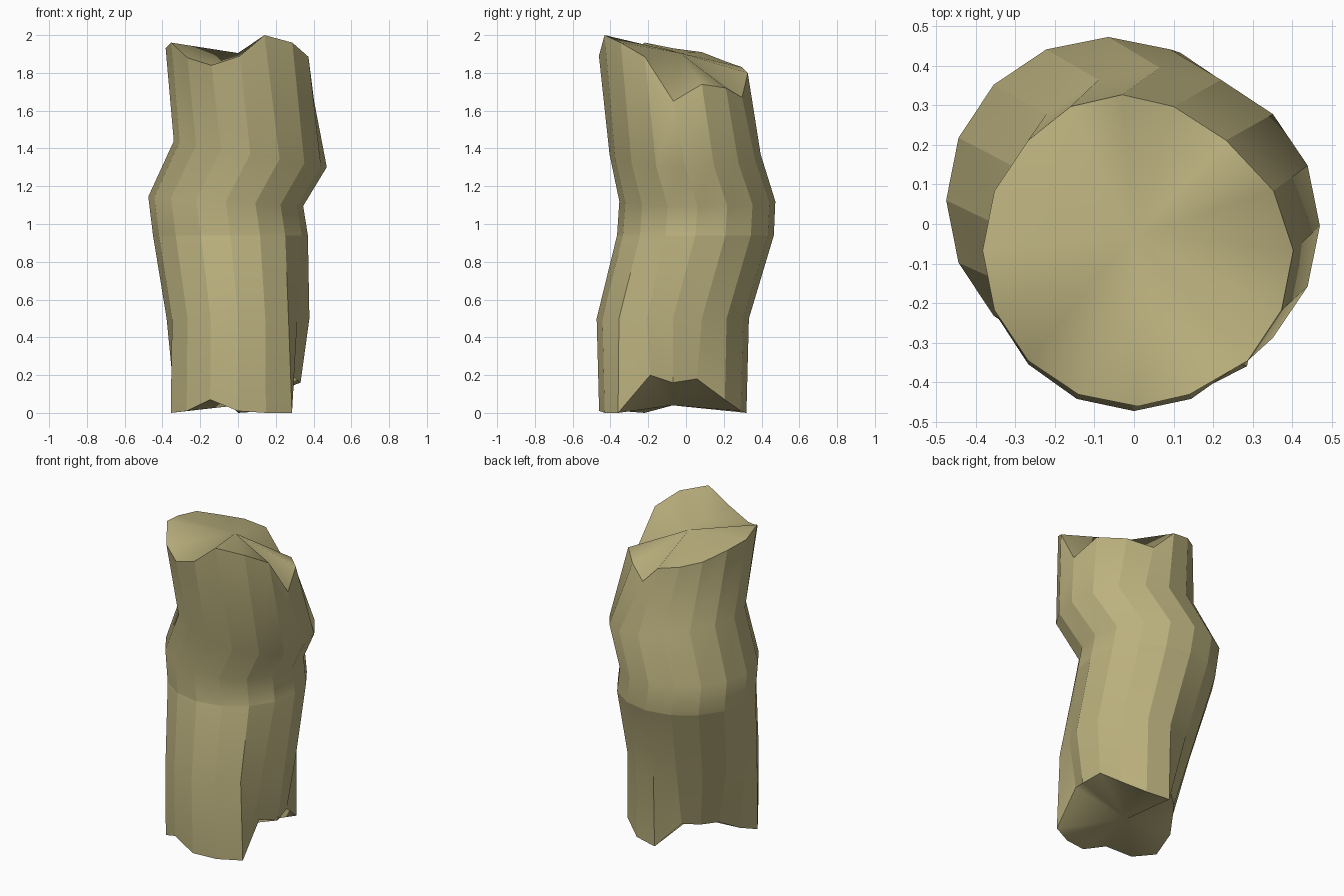
import bpy
import bmesh
import math

if "Cube" in bpy.data.objects:
    bpy.data.objects.remove(bpy.data.objects["Cube"], do_unlink=True)

SIDES = 16

# Broken edge heights, counter-clockwise from +x
TOP = [1.65, 1.74, 1.72, 1.67, 1.80, 1.83, 1.86, 1.91,
       1.93, 1.96, 1.88, 1.84, 1.89, 2.0, 1.96, 1.885]
BOTTOM = [.16, .18, .07, .01, 0, .13, .12, .12,
          .06, 0, .01, .07, .01, 0, 0, .2]

# Bent trunk sections: centre x, centre y, radius x, radius y, height, tilt along x
SECTIONS = [
    (0, -.07, .378, .403, .50, 0),
    (-.04, .05, .41, .415, .94, 0),
    (-.065, .06, .41, .413, 1.12, -.06),
    (.065, -.005, .405, .40, 1.37, -.17),
]

# Columns that leave the round outline: radius factors, and sideways shifts
FOOT_DENTS = {0: .86, 1: .86, 5: .76, 6: .72, 7: .74, 8: .87, 14: 1.05, 15: .8}
LOW_DENTS = {15: .9}
CROWN_SHIFT = {1: -.02, 2: -.055, 3: -.06, 4: -.04, 5: -.02, 13: -.02}

wood = bpy.data.materials.new("pale_olive_wood")
wood.use_nodes = True
colour = (.5, .44, .21, 1)
wood.diffuse_color = colour
bsdf = next(n for n in wood.node_tree.nodes if n.type == 'BSDF_PRINCIPLED')
bsdf.inputs["Base Color"].default_value = colour

bm = bmesh.new()


def ring(cx, cy, rx, ry, height, dents={}, shift={}):
    """One loop of vertices; height gets the index and x offset."""
    verts = []
    for i in range(SIDES):
        a = math.tau * i / SIDES
        k = dents.get(i, 1)
        dx = rx * k * math.cos(a) + shift.get(i, 0)
        dy = ry * k * math.sin(a)
        verts.append(bm.verts.new((cx + dx, cy + dy, height(i, dx))))
    return verts


# Trunk loops from the broken foot to the broken crown
loops = [ring(0, -.07, .385, .39, lambda i, dx: BOTTOM[i], FOOT_DENTS)]
for n, (cx, cy, rx, ry, z, tilt) in enumerate(SECTIONS):
    loops.append(ring(cx, cy, rx, ry, lambda i, dx: z + tilt * dx,
                      LOW_DENTS if n == 0 else {}))
loops.append(ring(.01, -.067, .393, .394, lambda i, dx: TOP[i], shift=CROWN_SHIFT))

# Bark sides
for low, high in zip(loops, loops[1:]):
    for i in range(SIDES):
        j = (i + 1) % SIDES
        bm.faces.new((low[i], low[j], high[j], high[i]))

# Splintered ends, fanned to a centre point
foot = bm.verts.new((0, -.07, .04))
crown = bm.verts.new((0, -.03, 1.905))
for i in range(SIDES):
    j = (i + 1) % SIDES
    bm.faces.new((foot, loops[0][j], loops[0][i]))
    bm.faces.new((crown, loops[-1][i], loops[-1][j]))
bmesh.ops.recalc_face_normals(bm, faces=bm.faces)

# Smooth along the grain, crisp between the columns, at the rims and the waist
for face in bm.faces:
    face.smooth = True
for low, high in zip(loops, loops[1:]):
    for a, b in zip(low, high):
        bm.edges.get((a, b)).smooth = False
for loop in (loops[0], loops[2], loops[-1]):
    for i in range(SIDES):
        bm.edges.get((loop[i - 1], loop[i])).smooth = False

mesh = bpy.data.meshes.new("trunk_segment")
bm.to_mesh(mesh)
bm.free()
mesh.materials.append(wood)
trunk = bpy.data.objects.new("trunk_segment", mesh)
bpy.context.collection.objects.link(trunk)
